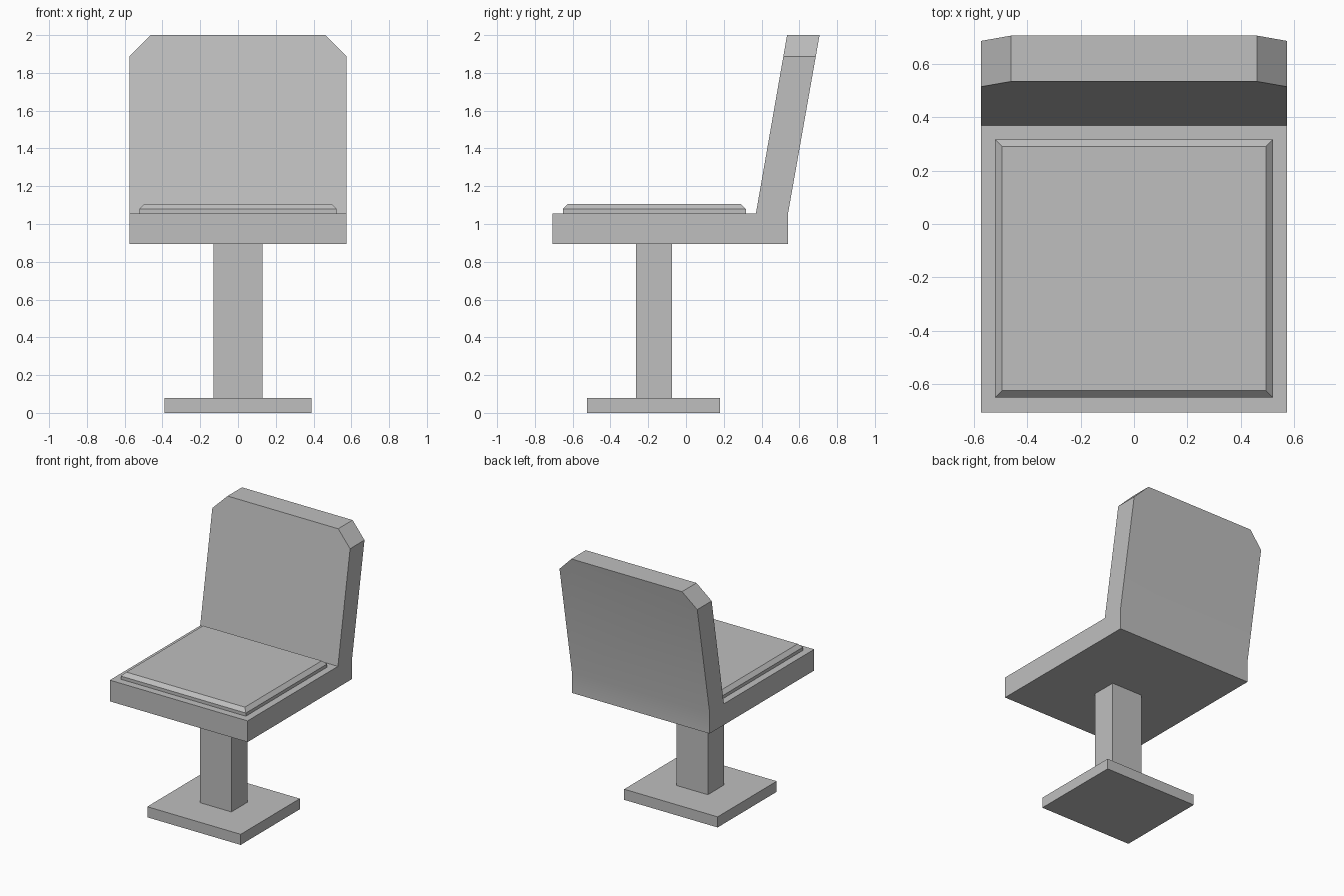
import bpy
import bmesh

default_cube = bpy.data.objects.get("Cube")
if default_cube:
    bpy.data.objects.remove(default_cube, do_unlink=True)

# One grey for the whole chair
GREY = (0.52, 0.52, 0.52, 1.0)
grey = bpy.data.materials.new("plain_grey")
grey.use_nodes = True
grey.diffuse_color = GREY
grey.node_tree.nodes["Principled BSDF"].inputs["Base Color"].default_value = GREY


def finish(name, bm):
    """Turn a bmesh into a named, coloured object."""
    bmesh.ops.recalc_face_normals(bm, faces=bm.faces[:])
    mesh = bpy.data.meshes.new(name)
    bm.to_mesh(mesh)
    bm.free()
    mesh.materials.append(grey)
    obj = bpy.data.objects.new(name, mesh)
    bpy.context.collection.objects.link(obj)
    return obj


def extrude_profile(profile, half_width):
    """Sweep a (y, z) outline across x, centred."""
    bm = bmesh.new()
    face = bm.faces.new([bm.verts.new((-half_width, y, z)) for y, z in profile])
    swept = bmesh.ops.extrude_face_region(bm, geom=[face])["geom"]
    verts = [v for v in swept if isinstance(v, bmesh.types.BMVert)]
    bmesh.ops.translate(bm, verts=verts, vec=(2 * half_width, 0, 0))
    return bm


def block(half_width, front, back, bottom, top):
    return extrude_profile(
        [(front, bottom), (back, bottom), (back, top), (front, top)], half_width)


def chamfer(bm, edges, size):
    bmesh.ops.bevel(bm, geom=edges, offset=size, segments=1, affect='EDGES')


# Pedestal
finish("base_plate", block(0.39, -0.525, 0.18, 0, 0.08))
finish("post", block(0.13, -0.265, -0.075, 0.08, 0.895))

# Seat and leaning backrest in one shell, with cut top corners
TOP = 2.0
shell = extrude_profile(
    [(-0.707, 0.895), (0.54, 0.895), (0.54, 1.055),
     (0.707, TOP), (0.535, TOP), (0.37, 1.055), (-0.707, 1.055)], 0.575)
corner_edges = [e for e in shell.edges
                if all(abs(v.co.z - TOP) < 1e-4 for v in e.verts)
                and e.verts[0].co.x * e.verts[1].co.x > 0]
chamfer(shell, corner_edges, 0.113)
seat = finish("seat_and_backrest", shell)

# Soft bend on the rear face, every other edge sharp
bpy.ops.object.select_all(action='DESELECT')
seat.select_set(True)
bpy.context.view_layer.objects.active = seat
bpy.ops.object.shade_smooth_by_angle(angle=0.52)

# Seat pad with a chamfered upper rim
PAD_TOP = 1.106
pad = block(0.522, -0.652, 0.318, 1.055, PAD_TOP)
rim = [e for e in pad.edges if all(abs(v.co.z - PAD_TOP) < 1e-4 for v in e.verts)]
chamfer(pad, rim, 0.027)
finish("seat_pad", pad)
